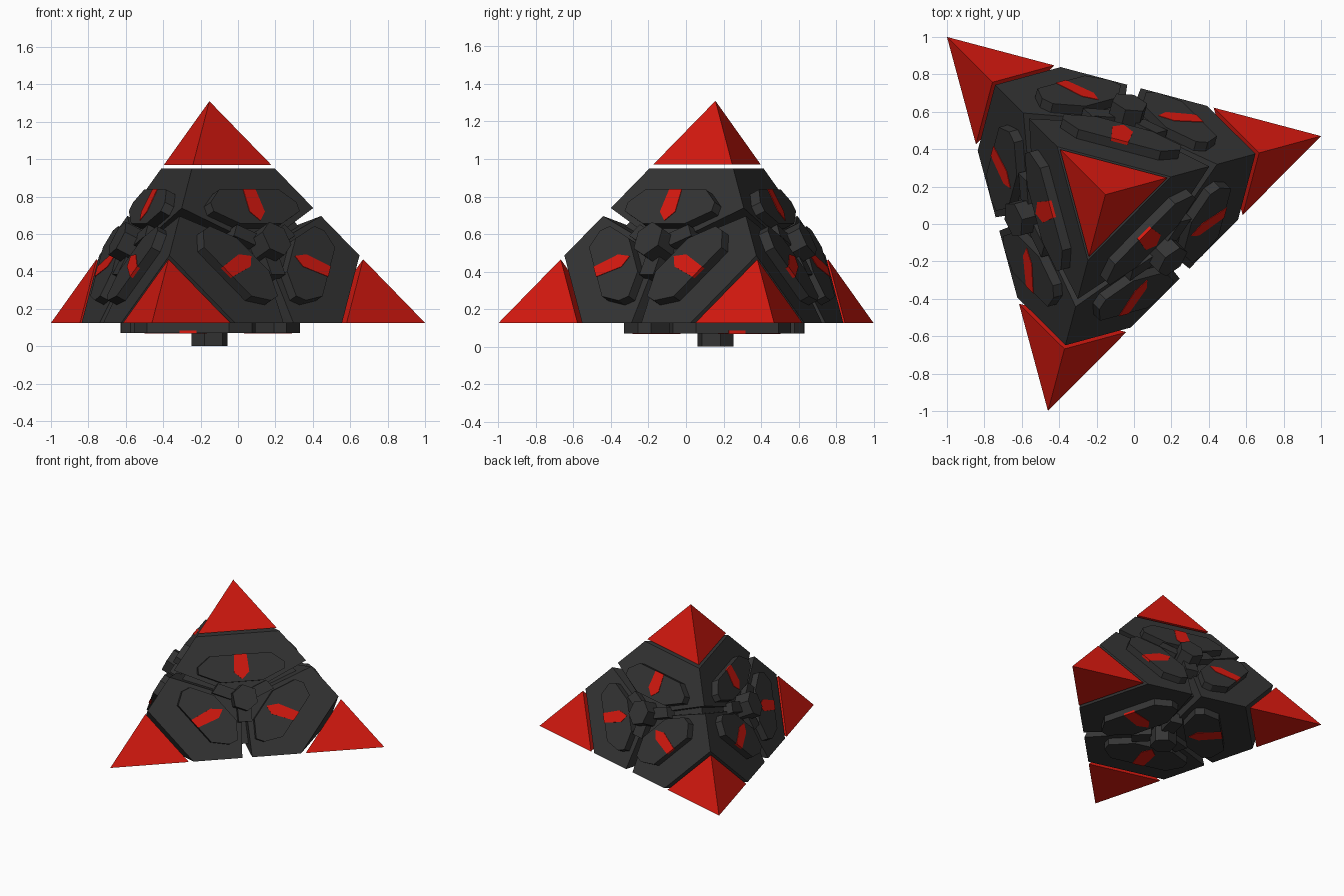
import bpy, bmesh, math
from mathutils import Vector

if "Cube" in bpy.data.objects:
    bpy.data.objects.remove(bpy.data.objects["Cube"])

# Corners of the puzzle pyramid
A = Vector((1.0, 0.47, 0.125))
B = Vector((-1.0, 1.0, 0.125))
C = Vector((-0.46, -1.0, 0.125))
D = Vector((-0.153, 0.157, 1.31))
CORNERS = [A, B, C, D]
MID = (A + B + C + D) / 4


def material(name, color):
    m = bpy.data.materials.new(name)
    m.diffuse_color = (*color, 1)
    m.use_nodes = True
    m.node_tree.nodes["Principled BSDF"].inputs["Base Color"].default_value = m.diffuse_color
    return m


DARK = material("dark_grey", (0.035, 0.035, 0.035))
RED = material("red", (0.7, 0.01, 0.005))


def hull(name, points, mat):
    """Flat-faced convex solid around the given points."""
    bm = bmesh.new()
    for p in points:
        bm.verts.new(p)
    res = bmesh.ops.convex_hull(bm, input=bm.verts)
    loose = [v for v in bm.verts if not v.link_faces]
    bmesh.ops.delete(bm, geom=loose, context='VERTS')
    bmesh.ops.dissolve_limit(bm, angle_limit=0.02, verts=bm.verts, edges=bm.edges)
    bmesh.ops.recalc_face_normals(bm, faces=bm.faces)
    me = bpy.data.meshes.new(name)
    bm.to_mesh(me)
    bm.free()
    me.materials.append(mat)
    ob = bpy.data.objects.new(name, me)
    bpy.context.collection.objects.link(ob)
    return ob


def slab(name, outline, origin, eu, ev, n, low, high, mat):
    """Prism on a face: outline in face coordinates, between two heights."""
    hull(name, [origin + eu * u + ev * v + n * h
                for u, v in outline for h in (low, high)], mat)


def mirrored(half):
    return half + [(u, -v) for u, v in half]


PLATE = mirrored([(0.37, 0.22), (0.285, 0.315), (0.225, 0.315), (0.14, 0.15)])
GEM = mirrored([(0.372, 0.045), (0.22, 0.055), (0.16, 0.0)])
ARM = mirrored([(-0.07, 0.05), (-0.2, 0.05)])
HEX = [(0.1 * math.cos(math.radians(60 * i)), 0.1 * math.sin(math.radians(60 * i)))
       for i in range(6)]

# Inner core, seen at the bottom of the grooves
small = [MID + (p - MID) * 0.8 for p in CORNERS]
hull("inner_core", [p.lerp(q, 0.25) for p in small for q in small if p is not q], DARK)

# Red tip and dark corner block at each vertex
for i, V in enumerate(CORNERS):
    others = [p for p in CORNERS if p is not V]
    hull(f"red_tip_{i}", [V] + [V.lerp(p, 0.287) for p in others], RED)
    pts = [MID]
    for p in others:
        pts += [V.lerp(p, 0.304), V.lerp(p, 0.482)]
        face_mid = (V + sum((q for q in others if q is not p), Vector())) / 3
        pts.append(face_mid.lerp(V, 0.015))
    hull(f"corner_block_{i}", pts, DARK)

# Raised decoration on each of the four faces
for i, skip in enumerate(CORNERS):
    face = [p for p in CORNERS if p is not skip]
    G = sum(face, Vector()) / 3
    n = (face[1] - face[0]).cross(face[2] - face[0]).normalized()
    if n.dot(G - MID) < 0:
        n = -n
    for k in range(3):
        V, P, Q = face[k], face[k - 2], face[k - 1]
        eu, ev = V - G, (Q - P) / 2
        slab(f"face_plate_{i}_{k}", PLATE, G, eu, ev, n, -0.01, 0.055, DARK)
        slab(f"red_inlay_{i}_{k}", GEM, G, eu, ev, n, 0.04, 0.058, RED)
        slab(f"hub_arm_{i}_{k}", ARM, G, eu, ev, n, -0.03, 0.05, DARK)
    # Hexagonal hub in the middle
    ex = (face[0] - G).normalized()
    slab(f"hub_{i}", HEX, G, ex, n.cross(ex), n, -0.05, 0.125, DARK)
